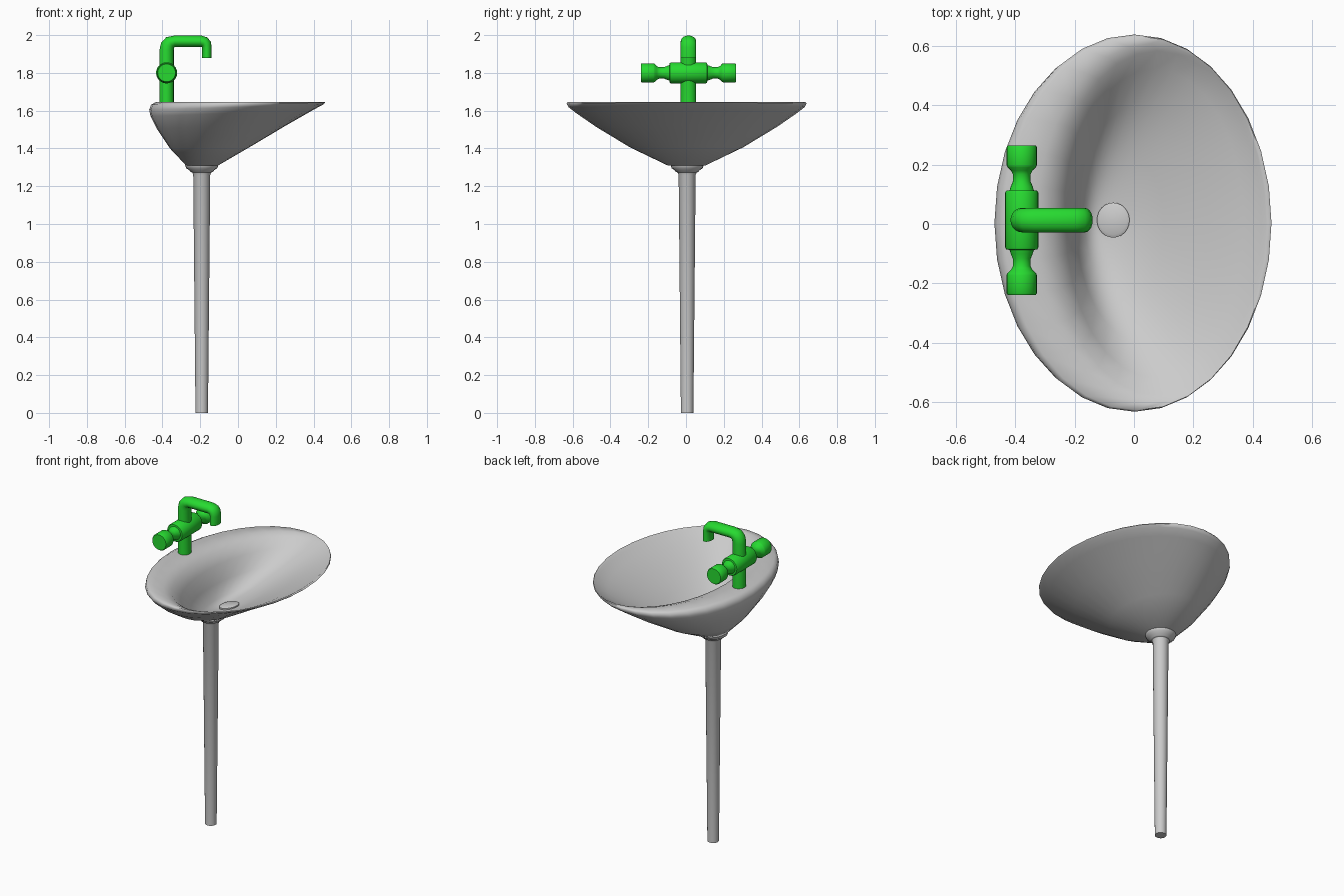
import bpy, math
from mathutils import Vector

if "Cube" in bpy.data.objects:
    bpy.data.objects.remove(bpy.data.objects["Cube"])


def loft(name, rings, material=None, angle=40):
    """Skin a list of equal-length point rings, with capped ends."""
    n = len(rings[0])
    verts = [p for r in rings for p in r]
    faces = [(i * n + j, i * n + (j + 1) % n, (i + 1) * n + (j + 1) % n, (i + 1) * n + j)
             for i in range(len(rings) - 1) for j in range(n)]
    faces.append(tuple(reversed(range(n))))
    faces.append(tuple(range((len(rings) - 1) * n, len(rings) * n)))
    mesh = bpy.data.meshes.new(name)
    mesh.from_pydata(verts, [], faces)
    obj = bpy.data.objects.new(name, mesh)
    bpy.context.collection.objects.link(obj)
    if material:
        mesh.materials.append(material)
    bpy.ops.object.select_all(action='DESELECT')
    obj.select_set(True)
    bpy.context.view_layer.objects.active = obj
    bpy.ops.object.mode_set(mode='EDIT')
    bpy.ops.mesh.select_all(action='SELECT')
    bpy.ops.mesh.normals_make_consistent(inside=False)
    bpy.ops.object.mode_set(mode='OBJECT')
    bpy.ops.object.shade_smooth_by_angle(angle=math.radians(angle))
    return obj


def ring(center, u, v, n):
    """Ellipse of n points spanned by the half-axes u and v."""
    return [Vector(center) + Vector(u) * math.cos(2 * math.pi * k / n)
            + Vector(v) * math.sin(2 * math.pi * k / n) for k in range(n)]


green = bpy.data.materials.new("green")
green.diffuse_color = (0.02, 0.7, 0.03, 1)
green.use_nodes = True
green.node_tree.nodes["Principled BSDF"].inputs["Base Color"].default_value = green.diffuse_color

# Basin: leaning elliptical rings (x left, x right, y radius, z left, z right)
basin = [
    (-0.275, -0.105, 0.10, 1.31, 1.31),
    (-0.36, 0.07, 0.30, 1.40, 1.412),
    (-0.43, 0.26, 0.48, 1.505, 1.525),
    (-0.463, 0.40, 0.585, 1.57, 1.605),
    (-0.47, 0.45, 0.625, 1.605, 1.632),
    (-0.46, 0.463, 0.635, 1.632, 1.643),
    (-0.435, 0.458, 0.63, 1.645, 1.646),
    (-0.33, 0.445, 0.605, 1.643, 1.642),
    (-0.275, 0.43, 0.58, 1.625, 1.632),
    (-0.23, 0.37, 0.52, 1.565, 1.608),
    (-0.195, 0.25, 0.40, 1.475, 1.545),
    (-0.165, 0.10, 0.24, 1.40, 1.463),
    (-0.13, -0.01, 0.07, 1.375, 1.40),
]
loft("basin", [ring(((a + b) / 2, 0.003, (za + zb) / 2),
                    ((b - a) / 2, 0, (zb - za) / 2), (0, ry, 0), 32)
               for a, b, ry, za, zb in basin], angle=60)

# Drain plug, tilted with the basin floor
loft("drain", [ring((-0.07, 0.013, z), (r, 0, 0.2 * r), (0, r * 1.07, 0), 24)
               for r, z in [(0.055, 1.38), (0.055, 1.396), (0.045, 1.402)]])

# Tapered stem with flared collar
stem = [(0.033, 0), (0.045, 1.26), (0.05, 1.272), (0.06, 1.276), (0.066, 1.285),
        (0.082, 1.295), (0.088, 1.312), (0.088, 1.33)]
loft("stem", [ring((-0.192, 0.006, z), (r, 0, 0), (0, r, 0), 24) for r, z in stem])

# Spout: swept in the xz plane (x, z, heading in degrees, in-plane half thickness)
FY = 0.013
path = [(-0.378, 1.62, 90, 0.038), (-0.378, 1.92, 90, 0.038),
        (-0.372, 1.945, 65, 0.038), (-0.36, 1.96, 35, 0.035),
        (-0.335, 1.967, 0, 0.031), (-0.195, 1.967, 0, 0.031),
        (-0.178, 1.962, -30, 0.03), (-0.168, 1.951, -60, 0.028),
        (-0.165, 1.935, -90, 0.026), (-0.165, 1.88, -90, 0.026)]
rings = []
for x, z, deg, h in path:
    a = math.radians(deg)
    rings.append(ring((x, FY, z), (-math.sin(a) * h, 0, math.cos(a) * h), (0, 0.041, 0), 20))
loft("spout", rings, green)

# Cross valve with a knob at each end: half profile mirrored along y
half = [(0.0, 0.056), (0.092, 0.056), (0.099, 0.052), (0.1, 0.041), (0.113, 0.037),
        (0.13, 0.03), (0.155, 0.03), (0.167, 0.036), (0.178, 0.048), (0.185, 0.051),
        (0.246, 0.051), (0.252, 0.047)]
profile = [(-y, r) for y, r in reversed(half[1:])] + half
loft("valve_handles", [ring((-0.378, FY + y, 1.8), (r, 0, 0), (0, 0, r), 24)
                       for y, r in profile], green)
